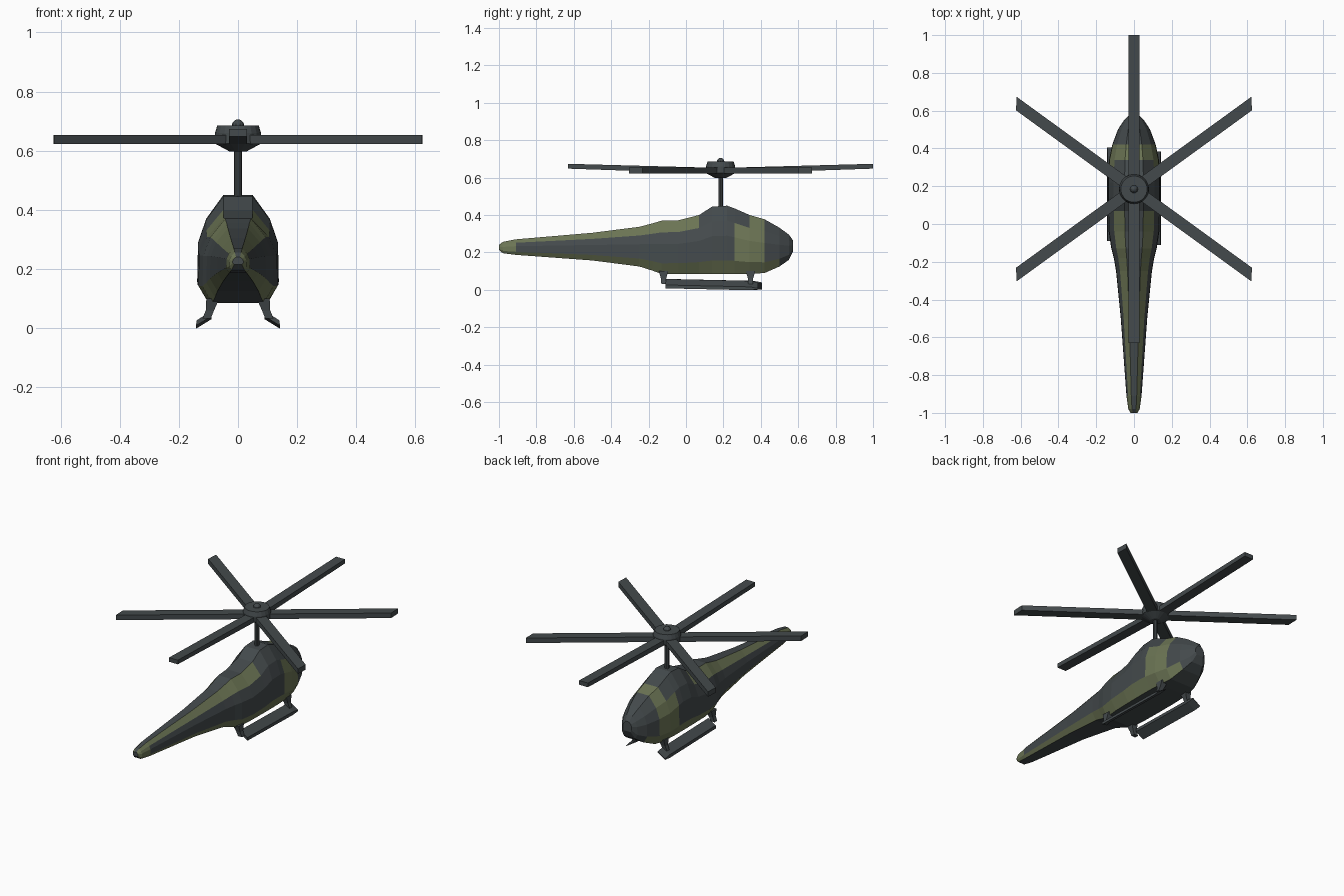
import bpy, bmesh, math
from mathutils import Matrix, Vector

if "Cube" in bpy.data.objects:
    bpy.data.objects.remove(bpy.data.objects["Cube"])


def material(name, rgb):
    mat = bpy.data.materials.new(name)
    mat.use_nodes = True
    mat.diffuse_color = (*rgb, 1)
    mat.node_tree.nodes["Principled BSDF"].inputs["Base Color"].default_value = (*rgb, 1)
    return mat


slate = material("slate grey", (0.057, 0.068, 0.072))
olive = material("olive green", (0.15, 0.178, 0.09))


def loft(name, rings, rule=None, transform=None):
    """Skin a list of equal rings of points; rule(strip, centre) picks the material."""
    bm = bmesh.new()
    loops = [[bm.verts.new(p) for p in ring] for ring in rings]
    count = len(loops[0])
    for a, b in zip(loops, loops[1:]):
        for i in range(count):
            j = (i + 1) % count
            face = bm.faces.new((a[i], a[j], b[j], b[i]))
            if rule:
                face.material_index = rule(i, face.calc_center_median())
    bm.faces.new(loops[0])
    bm.faces.new(loops[-1])
    bmesh.ops.recalc_face_normals(bm, faces=bm.faces[:])
    if transform:
        bm.transform(transform)
    mesh = bpy.data.meshes.new(name)
    bm.to_mesh(mesh)
    bm.free()
    mesh.materials.append(slate)
    mesh.materials.append(olive)
    obj = bpy.data.objects.new(name, mesh)
    bpy.context.collection.objects.link(obj)
    return obj


# Fuselage stations: y, top height, bottom height, half width
stations = [
    (-1.0, 0.24, 0.215, 0.018), (-0.98, 0.256, 0.196, 0.03),
    (-0.91, 0.27, 0.187, 0.04), (-0.5, 0.305, 0.157, 0.07),
    (-0.25, 0.337, 0.125, 0.095), (-0.18, 0.355, 0.103, 0.107),
    (-0.13, 0.37, 0.085, 0.12), (-0.04, 0.372, 0.085, 0.134),
    (0.07, 0.4, 0.085, 0.137), (0.14, 0.445, 0.085, 0.138),
    (0.22, 0.45, 0.085, 0.138), (0.26, 0.435, 0.085, 0.137),
    (0.34, 0.4, 0.085, 0.132), (0.42, 0.377, 0.09, 0.115),
    (0.5, 0.332, 0.125, 0.085), (0.55, 0.295, 0.16, 0.053),
    (0.572, 0.265, 0.205, 0.03),
]
# Half cross-section as fractions of half width and height, top to bottom
section = [(0.36, 1), (0.78, 0.78), (0.98, 0.56), (1, 0.2), (0.73, 0)]


def fuselage_ring(y, top, bottom, half):
    right = [(x * half, y, bottom + z * (top - bottom)) for x, z in section]
    return right + [(-x, y, z) for x, y, z in reversed(right)]


def camouflage(strip, centre):
    """Strips: 0 shoulder, 1-2 side, 3 lower edge, 4 belly, mirrored to 8, 9 roof."""
    y = centre.y
    band = 8 - strip if 4 < strip < 9 else strip
    if band == 3:
        return int(y < 0.5)
    if band == 4:
        return 0
    if band == 9:
        return int(0.34 < y < 0.42)
    if band == 0:
        return int(y < 0.1 or 0.34 < y < 0.42)
    return int(0.26 < y < 0.42 or y < -0.91)


loft("fuselage", [fuselage_ring(*s) for s in stations], camouflage)

# Rotor mast and hub, turned around the rotor axis
ROTOR_Y = 0.185


def turned(name, profile, sides):
    rings = []
    for r, z in profile:
        angles = [2 * math.pi * i / sides for i in range(sides)]
        rings.append([(r * math.cos(a), ROTOR_Y + r * math.sin(a), z) for a in angles])
    return loft(name, rings)


turned("rotor_mast", [(0.013, 0.43), (0.013, 0.62)], 10)
turned("rotor_hub", [(0.03, 0.598), (0.08, 0.625), (0.078, 0.66), (0.07, 0.685)], 20)
turned("hub_cap", [(0.022, 0.68), (0.02, 0.692), (0.012, 0.702), (0.004, 0.706)], 10)


# Rotor blades: flat tapered planks with slanted tips on the diagonal ones
def blade(name, angle, left_tip, right_tip, rise):
    width, low, high = 0.03, 0.622, 0.653
    rings = []
    for side, tip in ((-width, right_tip), (width, left_tip)):
        rings.append([(0.05, side, low), (tip, side, low + rise),
                      (tip, side, high + rise * 0.8), (0.05, side, high)])
    place = Matrix.Translation(Vector((0, ROTOR_Y, 0)))
    return loft(name, rings, None, place @ Matrix.Rotation(math.radians(angle), 4, "Z"))


blade("nose_blade", 90, 0.815, 0.815, 0.026)
blade("tail_blade", -90, 0.815, 0.815, 0.026)
for name, angle, slant in (("front_left", 36, 1), ("rear_left", -36, -1),
                           ("rear_right", -144, 1), ("front_right", 144, -1)):
    tips = (0.79, 0.75)[::slant]
    blade(name + "_blade", angle, *tips, 0)

# Landing skids: sloping planks with pointed toes, each on two splayed legs
for side, label, shift in ((1, "left", 0), (-1, "right", 0.02)):
    def plank(y, drop, thick):
        corners = [(0.09, 0.058), (0.14, 0.026), (0.142, 0.026 - thick), (0.09, 0.058 - thick)]
        return [(side * x, y + shift, z - drop) for x, z in corners]

    loft(label + "_skid", [plank(-0.11, 0, 0.018), plank(0.34, 0.01, 0.018),
                           plank(0.385, 0.018, 0.005)])
    for end, y in (("rear", -0.12), ("front", 0.345)):
        rings = []
        for x, z, wide, deep in ((0.085, 0.1, 0.022, 0.025), (0.095, 0.06, 0.014, 0.014),
                                 (0.106, 0.032, 0.014, 0.012)):
            rings.append([(side * (x + i * wide), y + j * deep, z)
                          for i, j in ((-1, -1), (1, -1), (1, 1), (-1, 1))])
        loft(f"{label}_{end}_skid_leg", rings)
